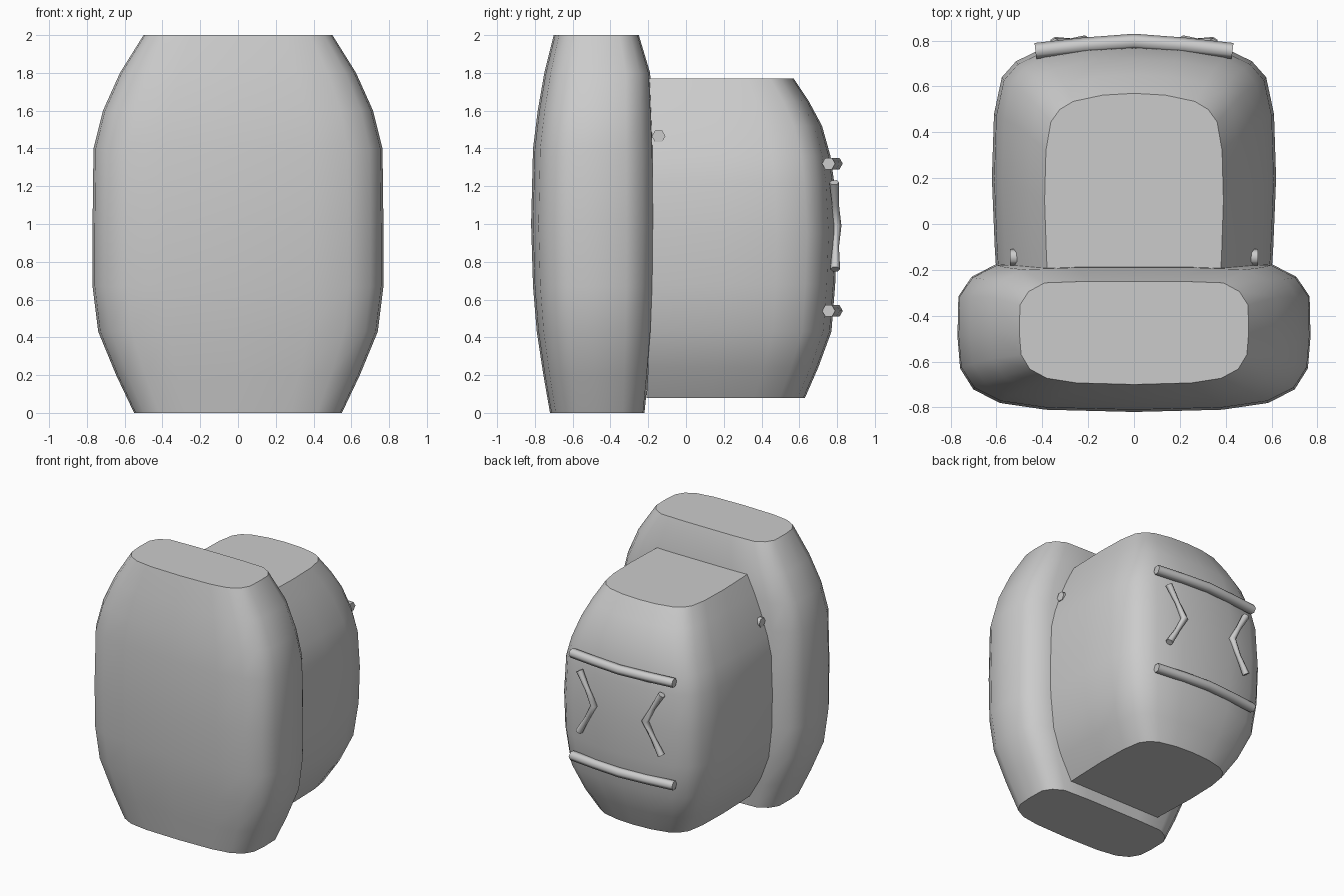
import bpy, bmesh, math
from mathutils import Vector

if "Cube" in bpy.data.objects:
    bpy.data.objects.remove(bpy.data.objects["Cube"])


def finish(name, bm, angle=45):
    bmesh.ops.recalc_face_normals(bm, faces=bm.faces[:])
    mesh = bpy.data.meshes.new(name)
    bm.to_mesh(mesh)
    bm.free()
    ob = bpy.data.objects.new(name, mesh)
    bpy.context.collection.objects.link(ob)
    bpy.ops.object.select_all(action='DESELECT')
    ob.select_set(True)
    bpy.context.view_layer.objects.active = ob
    bpy.ops.object.shade_smooth_by_angle(angle=math.radians(angle))
    return ob


def skin(bm, rings):
    """Bridge successive vertex rings and cap both ends."""
    loops = [[bm.verts.new(p) for p in r] for r in rings]
    n = len(loops[0])
    for a, b in zip(loops, loops[1:]):
        for i in range(n):
            bm.faces.new((a[i], a[(i + 1) % n], b[(i + 1) % n], b[i]))
    bm.faces.new(loops[0])
    bm.faces.new(loops[-1])


def loft(name, half, levels):
    """half: right half section (u, v); levels: z, half width, front y, back y."""
    section = half + [(-u, v) for u, v in reversed(half) if u > 0]
    bm = bmesh.new()
    skin(bm, [[(u * w, y0 + (y1 - y0) * v, z) for u, v in section]
              for z, w, y0, y1 in levels])
    return finish(name, bm)


def rod(name, path, radii, sides=6):
    """Six-sided rod along a path, with a radius per point."""
    pts = [Vector(p) for p in path]
    rings = []
    for i, p in enumerate(pts):
        t = (pts[min(i + 1, len(pts) - 1)] - pts[max(i - 1, 0)]).normalized()
        a = t.cross(Vector((0, 1, 0))).normalized()
        b = t.cross(a)
        rings.append([p + radii[i] * (math.sin(k * math.tau / sides) * a
                                      + math.cos(k * math.tau / sides) * b)
                      for k in range(sides)])
    bm = bmesh.new()
    skin(bm, rings)
    return finish(name, bm, 65)


# Front cushion: wide, shallow rounded slab
loft("front_panel",
     [(0, 0), (.5, .015), (.76, .06), (.91, .15), (.985, .29), (1, .5),
      (.995, .77), (.92, .9), (.78, .985), (.4, 1), (0, 1)],
     [(0, .55, -.72, -.22), (.2, .645, -.755, -.2), (.43, .74, -.79, -.18),
      (.67, .77, -.81, -.17), (1, .77, -.82, -.165), (1.4, .765, -.81, -.17),
      (1.6, .715, -.785, -.18), (1.8, .625, -.75, -.19), (2, .5, -.70, -.25)])

# Rear body: deep rounded pack
loft("rear_pack",
     [(0, 0), (.97, 0), (.98, .1), (1, .4), (.985, .68), (.93, .84),
      (.83, .91), (.68, .955), (.35, .99), (0, 1)],
     [(.08, .40, -.21, .63), (.24, .50, -.2, .70), (.43, .58, -.2, .77),
      (.68, .615, -.2, .79), (.95, .62, -.2, .8), (1.22, .61, -.2, .785),
      (1.36, .575, -.2, .765), (1.52, .515, -.2, .72), (1.65, .455, -.2, .65),
      (1.77, .39, -.21, .57)])

# Horizontal straps on the back
for label, z in (("upper", 1.32), ("lower", .54)):
    rod(label + "_strap",
        [(x, .795 - .04 * (abs(x) / .43) ** 1.3, z)
         for x in (-.43, -.22, 0, .22, .43)], [.035] * 5)

# Inward-pointing chevron trims
for label, s in (("right", 1), ("left", -1)):
    rod(label + "_chevron",
        [(s * .345, .785, 1.22), (s * .275, .792, 1.1), (s * .215, .797, .99),
         (s * .275, .792, .88), (s * .345, .79, .76)],
        [.026, .018, .026, .018, .026])

# Cross bar whose ends peek out near the seam
rod("seam_bar", [(x, -.145, 1.465) for x in (-.54, 0, .54)], [.036] * 3)
